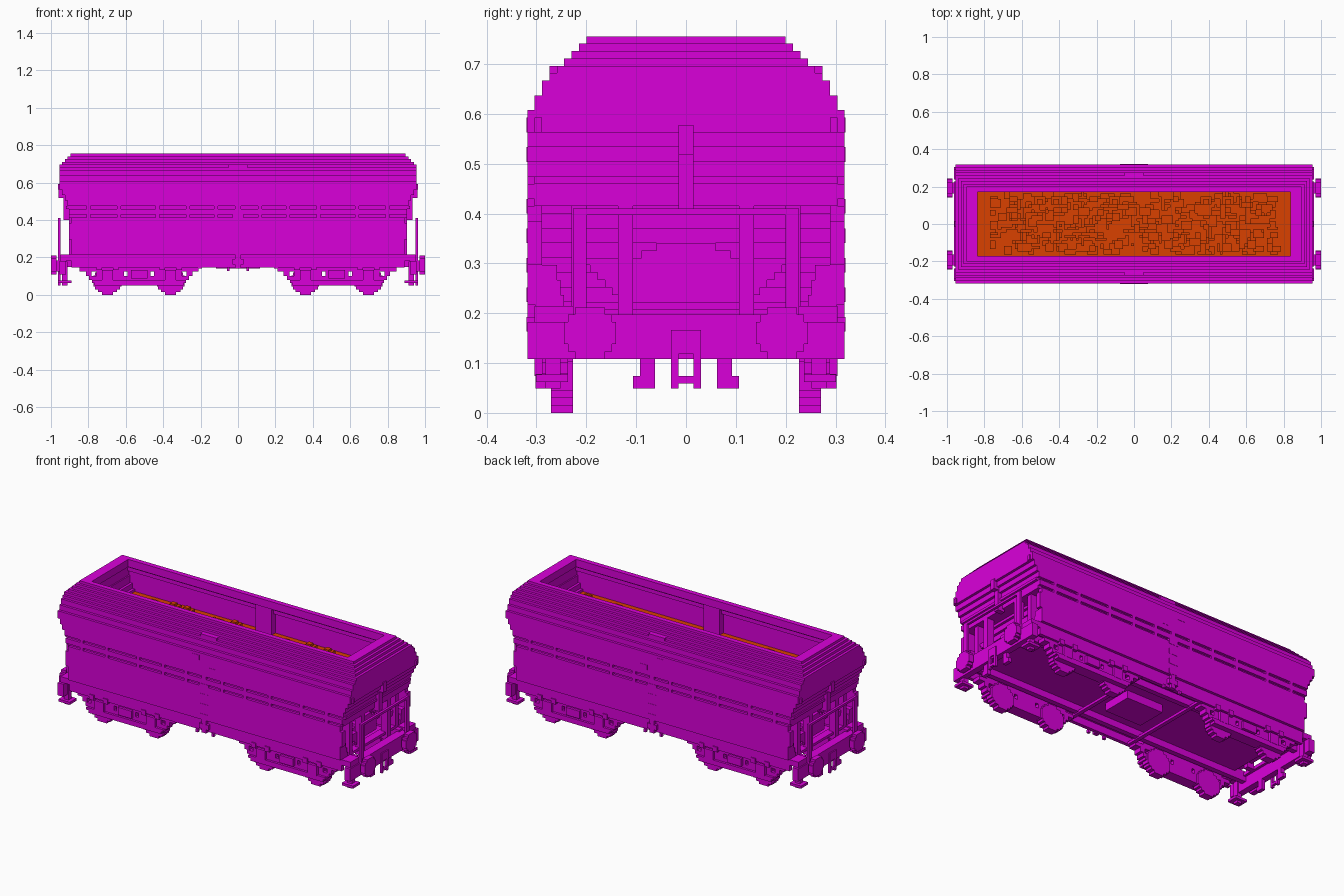
import bpy, bmesh, math, random
from mathutils import Matrix, Vector

random.seed(4)
UNIT = 2 / 135          # size of one building block
LONG, WIDE = 61, 21.5   # half length of the hopper, half width of the body

cube = bpy.data.objects.get("Cube")
if cube:
    bpy.data.objects.remove(cube)


def material(name, colour):
    mat = bpy.data.materials.new(name)
    mat.use_nodes = True
    mat.diffuse_color = colour
    mat.node_tree.nodes["Principled BSDF"].inputs["Base Color"].default_value = colour
    return mat


PAINT = material("magenta paint", (0.7, 0, 0.7, 1))
ORE = material("orange ore", (0.7, 0.052, 0, 1))


def spans(low, high, mirror):
    """A range starting at zero straddles the centre; others are mirrored."""
    if not mirror:
        return [(low, high)]
    if low == 0:
        return [(-high, high)]
    return [(low, high), (-high, -low)]


def part(name, boxes, mat=PAINT, mirror_x=True, mirror_y=True):
    """One object made of boxes given as x, x, y, y, z, z in block units."""
    bm = bmesh.new()
    for xa, xb, ya, yb, za, zb in boxes:
        for x in spans(xa, xb, mirror_x):
            for y in spans(ya, yb, mirror_y):
                ranges = (x, y, (za, zb))
                centre = Vector([(a + b) / 2 * UNIT for a, b in ranges])
                size = Vector([(b - a) * UNIT for a, b in ranges])
                bmesh.ops.create_cube(bm, size=1, matrix=Matrix.LocRotScale(centre, None, size))
    mesh = bpy.data.meshes.new(name)
    bm.to_mesh(mesh)
    bm.free()
    mesh.materials.append(mat)
    obj = bpy.data.objects.new(name, mesh)
    bpy.context.collection.objects.link(obj)
    return obj


def ring(x, y, inner_x, inner_y, low, high):
    return [(inner_x, x, 0, y, low, high), (0, inner_x, inner_y, y, low, high)]


def disc_rows(diameter):
    """Half widths of a stepped disc, one row per block."""
    r = diameter / 2
    return [round(math.sqrt(r * r - (k + 0.5 - r) ** 2) * 2) / 2 for k in range(diameter)]


# Stepped hood around the open top, with a deep inner lip
hood = []
for z in range(41, 51):
    y = 20.5 - (z - 41) // 2 if z < 45 else 18.5 - (z - 45)
    x = 64.5 - max(0, z - 46)
    if z > 47:
        hood += ring(x, y, 56.5, 11.5, z, z + 1)
    else:
        hood += ring(x, y, x - 3.5, y - 2, z, z + 1)
part("hood", hood)
part("inner_wall_posts", [(0, 3.5, 16, 18.5, 34, 47)])

# Upper body, with the ends stepping outward; its lowest row is a side groove
upper = []
for z in range(31, 41):
    x = LONG + min(3.5, (z - 32) // 2 + 0.5)
    y = WIDE if z > 31 else WIDE - 1
    upper += ring(x, y, x - 4, WIDE - 3, z, z + 1)
part("upper_body", upper)
part("end_lip", [(64, 65, 19.5, 20.5, 38, 40)])

# Hopper core, with ends sloping inward toward the bottom
core = [(0, LONG, 0, 20.5, 28, 33)]
for z in range(13, 28):
    core.append((0, 49 + (z - 13) // 2, 0, 19.5, z, z + 1))
part("hopper_core", core)

# Lower side walls, leaving grooves that short ribs cross
part("side_walls", [
    (0, 60, 19.5, WIDE, 14.6, 28), (0, LONG, 20, WIDE, 29, 31),
    (60, LONG, 19.5, WIDE, 20, 26), (0, 60, 19, 20.4, 9.8, 14.6)])
ribs = []
for z in (28, 31):
    for x in (8, 18, 29, 43, 54):
        ribs.append((x - 0.7, x + 0.7, 20.5, WIDE, z, z + 1))
part("groove_ribs", ribs)

# Post in the middle of each side, with small hinge blocks
post = [(0, 1, 20, WIDE, 9.5, 32), (3, 4, 20, 21, 8.7, 10)]
post += [(0, 2, 20.4, WIDE + 0.1, z, z + 2) for z in range(11, 28, 4)]
part("side_post", post)
part("side_plates", [(-5, -2, WIDE, WIDE + 0.1, 38, 40), (2, 5, WIDE, WIDE + 0.1, 34, 36)],
     mirror_x=False)

# Ore inside the hopper, kept below the rim
part("load_bed", [(0, 60, 0, 18.5, 33, 35)], ORE)
lumps = []
for _ in range(420):
    x, y = random.randint(-52, 49), random.randint(-11, 9)
    w, d = random.randint(1, 4), random.randint(1, 3)
    top = random.choice((36, 36, 37, 37, 38, 39))
    lumps.append((x, x + w, y, y + d, 35, top))
for x in (-36, -30, -9, 24, 32):
    lumps += [(x, x + 4, 7, 10, 35, 40), (x + 1, x + 3, 7, 9, 40, 41)]
part("load_lumps", lumps, ORE, mirror_x=False, mirror_y=False)

# End wall framing
part("end_posts", [
    (58, LONG, 7.2, 9.2, 12, 31), (57, 60, 13.5, 15.5, 12, 30),
    (57, 60, 0, 15, 14, 15), (58, LONG, 0, WIDE - 1, 29, 31),
    (LONG, 62, 0, WIDE - 1, 31, 32)])
part("end_centre_rib", [(60, 63, 0, 1, 27, 35), (62, 64.8, 0, 1, 35, 39)])
part("end_dome", [(50, 56, 0, 10 - 2 * k, 19 + k, 20 + k) for k in range(4)]
     + [(50, 56, 0, 7.2, 15, 19)])
part("end_gussets", [(54, 59, 9.2, 10 + k, 16 + k, 17 + k) for k in range(5)]
     + [(57, 60, 16 + k / 2, 19.5, 12 + 2 * k, 14 + 2 * k) for k in range(4)])

# Handrail frame on each end platform
part("end_handrail", [(64, 65, 13.5, 15.3, 12, 27.7), (64, 65, 0, 15.3, 26.8, 27.7)])

# Underframe and end beams
part("underframe", [(0, 62, 13, 15, 10, 14), (0, 57, 0, 19.5, 12.6, 13.2),
                    (0, 8, 0, 6, 9.5, 12.6), (13, 14.5, 0, 20, 9.5, 10.5)])
part("end_beam", [(61, 64.5, 0, 15.3, 12, 13.3), (62, 64.5, 0, WIDE, 7.3, 12.3),
                  (60, 64, 15, 20.5, 12.3, 14.5)])

# Buffers
buffers = [(64, 66, 11, 15, 8.5, 12.5)]
for k, half in enumerate(disc_rows(7)):
    buffers.append((65.5, 67.5, 13 - half, 13 + half, 7.3 + k, 8.3 + k))
part("buffers", buffers)

# Couplings, hoses and corner steps
part("coupling", [(64, 65, 1, 2, 3.3, 11.2), (64, 65, 0, 1, 4, 5),
                  (64, 65, 0, 1, 8, 10.5), (64, 65, 0, 2, 10.5, 11.2)])
part("hoses", [(62, 63.5, 4.2, 6.2, 3.3, 10.2), (62, 63.5, 6.2, 7.2, 3.3, 5)])
part("corner_steps", [(61.5, 63.5, 17, 19, 3.3, 12), (60, 65, 16, 20.3, 4.2, 5.2)])

# Bogies: stepped side frames with small openings, springs and stepped wheels
BOGIE = 35.7
frames = [(BOGIE - h, BOGIE + h, 16, outer, low, high) for low, high, h, outer in (
    (3.3, 4.3, 16, 20.4), (4.3, 5.3, 17, 20.4), (5.3, 6.8, 18, 19.5),
    (6.8, 8.5, 4.2, 19.5), (8.5, 10, 21.5, 19.5), (10, 13, 18, 19))]
wheels = []
for side in (-1, 1):
    hub = BOGIE + side * 11.4
    edge = BOGIE + side * 18.2
    mid = BOGIE + side * 10.4
    frames += [(hub - 2, hub + 2, 19.5, 20.5, 5, 9),
               (edge - 1, edge + 1, 16, 19.5, 6.8, 8.5),
               (mid - 5, mid + 5, 16, 19.5, 6.8, 8.5),
               (hub - 4, hub - 2, 19, 20.8, 9, 11), (hub + 2, hub + 4, 19, 20.8, 9, 11)]
    for k, half in enumerate(disc_rows(10)):
        wheels.append((hub - half, hub + half, 15.3, 18.3, k, k + 1))
frames.append((BOGIE - 3, BOGIE + 3, 19.5, 20.5, 6, 9))
part("bogie_frames", frames)
part("wheels", wheels)
